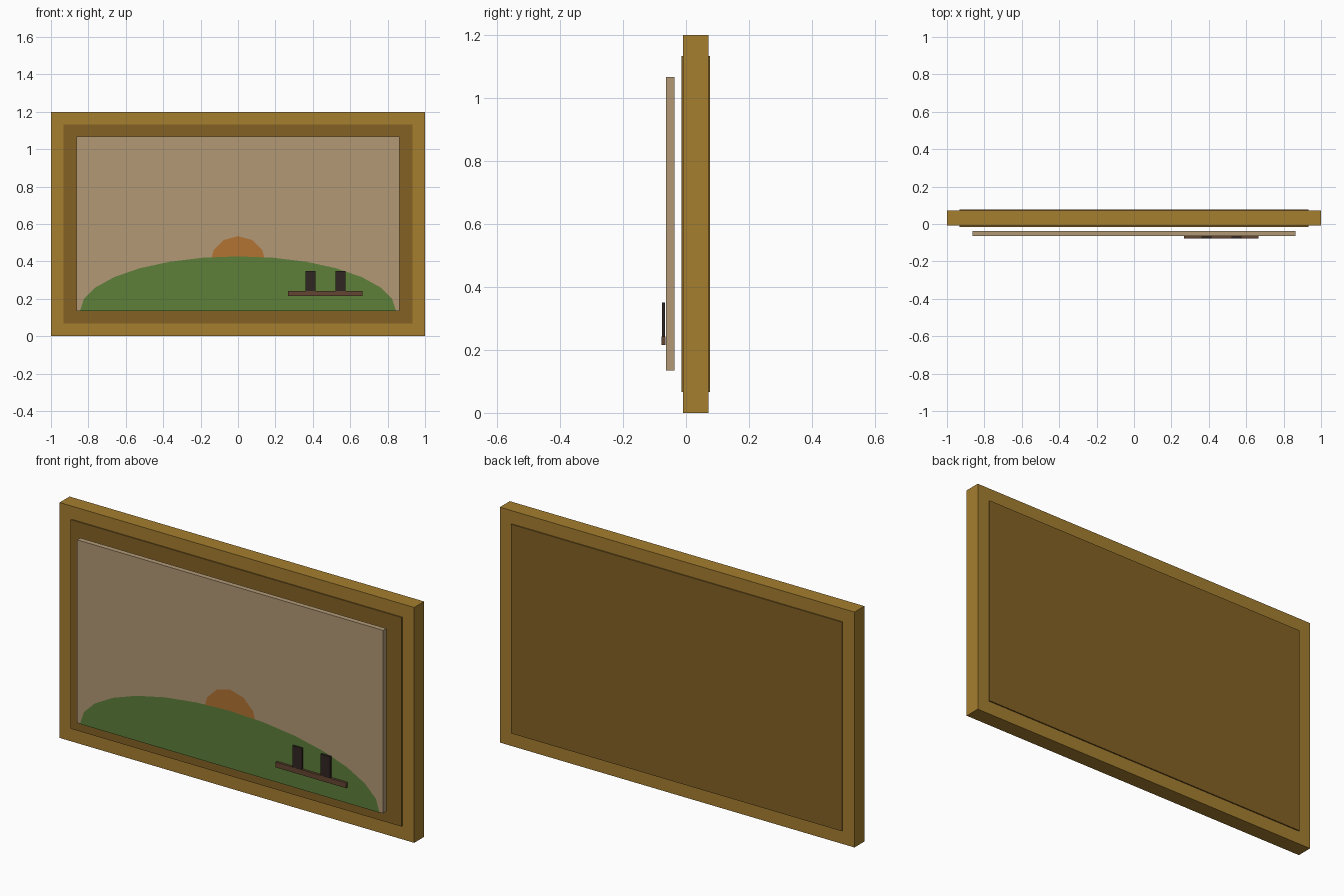
import bpy
import math

if "Cube" in bpy.data.objects:
    bpy.data.objects.remove(bpy.data.objects["Cube"])


def linear(c):
    return c / 12.92 if c <= 0.04045 else ((c + 0.055) / 1.055) ** 2.4


def material(name, r, g, b):
    m = bpy.data.materials.new(name)
    m.diffuse_color = (linear(r / 255), linear(g / 255), linear(b / 255), 1)
    m.use_nodes = True
    m.node_tree.nodes["Principled BSDF"].inputs["Base Color"].default_value = m.diffuse_color
    return m


def add_mesh(name, verts, faces, mat):
    me = bpy.data.meshes.new(name)
    me.from_pydata(verts, [], faces)
    me.materials.append(mat)
    ob = bpy.data.objects.new(name, me)
    bpy.context.collection.objects.link(ob)
    return ob


def box(name, x, y, z, mat):
    """Box from (min, max) ranges."""
    verts = [(a, b, c) for a in x for b in y for c in z]
    faces = [(0, 1, 3, 2), (4, 6, 7, 5), (0, 4, 5, 1),
             (2, 3, 7, 6), (0, 2, 6, 4), (1, 5, 7, 3)]
    return add_mesh(name, verts, faces, mat)


def half_disc(name, rx, rz, base, y, steps, mat):
    """Flat half ellipse facing the front."""
    verts = []
    for i in range(steps + 1):
        a = math.pi * (1 - i / steps)
        verts.append((rx * math.cos(a), y, base + rz * math.sin(a)))
    # reversed so that the normal points to -y
    return add_mesh(name, verts, [tuple(reversed(range(steps + 1)))], mat)


gold = material("gold", 165, 126, 47)
brown = material("dark_gold", 132, 98, 37)
tan = material("canvas_tan", 178, 153, 118)
green = material("hill_green", 93, 128, 58)
orange = material("sun_orange", 178, 115, 52)
wood = material("bench_wood", 100, 70, 50)
dark = material("figure_dark", 48, 38, 34)

# frame and the inset panel, raised slightly on both sides
box("frame", (-1, 1), (-0.009, 0.071), (0, 1.2), gold)
box("inner_panel", (-0.933, 0.933), (-0.015, 0.077), (0.067, 1.133), brown)

# floating canvas
box("canvas", (-0.863, 0.863), (-0.063, -0.037), (0.134, 1.067), tan)

# painted scene
half_disc("sun", 0.15, 0.15, 0.385, -0.0645, 6, orange)
half_disc("hill", 0.845, 0.293, 0.134, -0.066, 14, green)

# bench with two sitting figures
box("bench", (0.267, 0.665), (-0.078, -0.065), (0.215, 0.242), wood)
for side, cx in (("left", 0.387), ("right", 0.547)):
    box("figure_" + side, (cx - 0.027, cx + 0.027), (-0.077, -0.066),
        (0.24, 0.35), dark)

for ob in bpy.context.collection.objects:
    if ob.name in ("sun", "hill"):
        for p in ob.data.polygons:
            if p.normal.y > 0:
                p.flip()
        ob.data.update()
